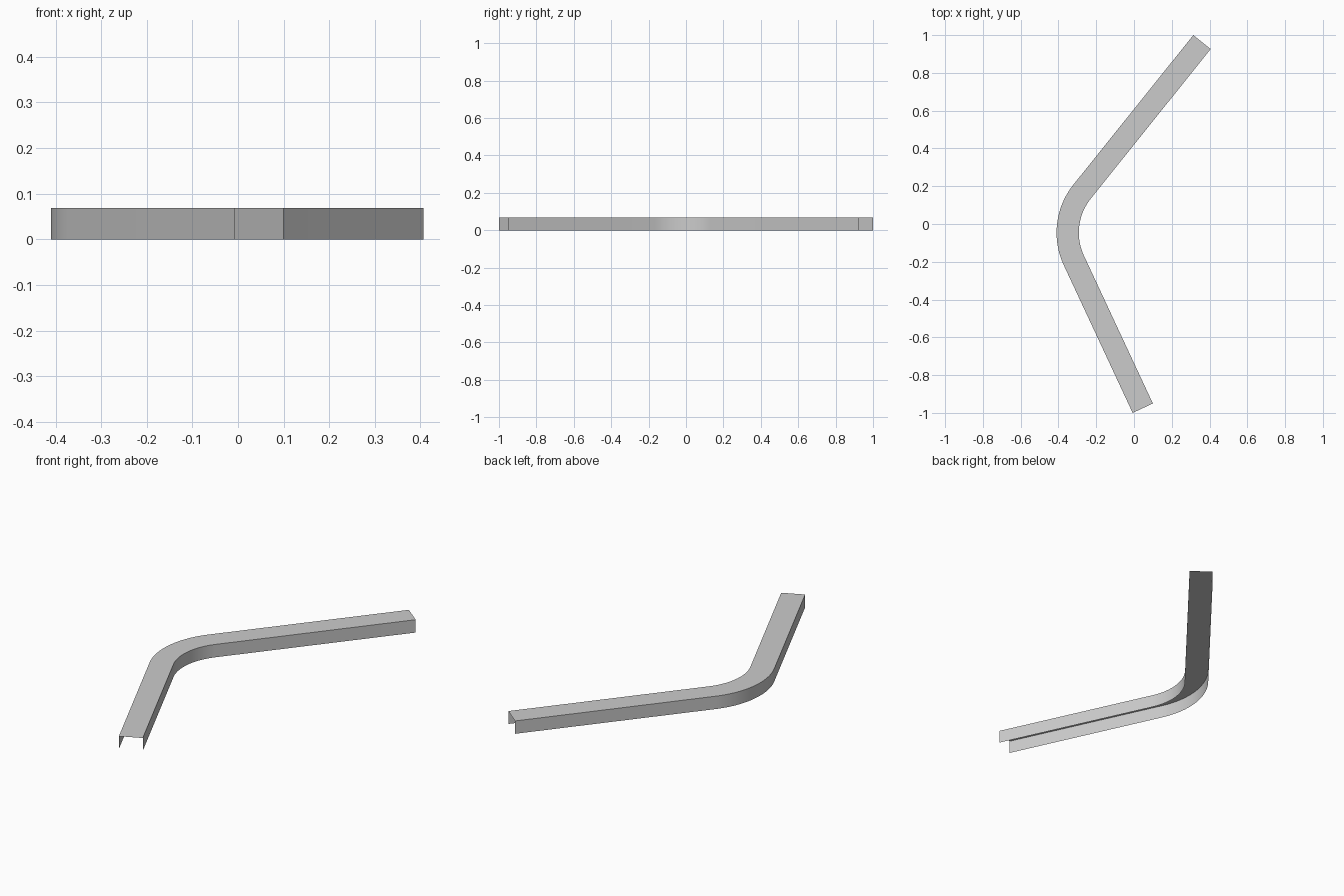
import bpy, math
from mathutils import Vector

if "Cube" in bpy.data.objects:
    bpy.data.objects.remove(bpy.data.objects["Cube"])

W, H = 0.118, 0.069                 # channel width and height
R = 0.407                           # outer bend radius
C = Vector((-0.003, -0.046))        # bend centre
A0, A1 = math.radians(205), math.radians(141.3)   # bend start and end
STEPS = 24


def ray(angle):
    return Vector((math.cos(angle), math.sin(angle)))


# Stations along the outer edge: (point, outward normal)
n0, n1 = ray(A0), ray(A1)
stations = [(Vector((-0.007, -1.0)), n0)]
for i in range(STEPS + 1):
    n = ray(A0 + (A1 - A0) * i / STEPS)
    stations.append((C + n * R, n))
stations.append((Vector((0.314, 1.0)), n1))

# Open-bottomed channel section swept along the stations
section = [(0, 0), (0, H), (W, H), (W, 0)]
verts, faces = [], []
for p, n in stations:
    for inset, z in section:
        q = p - n * inset
        verts.append((q.x, q.y, z))
for s in range(len(stations) - 1):
    for k in range(3):
        a = 4 * s + k
        faces.append((a, a + 4, a + 5, a + 1)[::-1])

mesh = bpy.data.meshes.new("bent_channel")
mesh.from_pydata(verts, [], faces)
channel = bpy.data.objects.new("bent_channel", mesh)
bpy.context.collection.objects.link(channel)

# Smooth bend with crisp folds
bpy.context.view_layer.objects.active = channel
channel.select_set(True)
bpy.ops.object.shade_smooth_by_angle(angle=math.radians(30))
